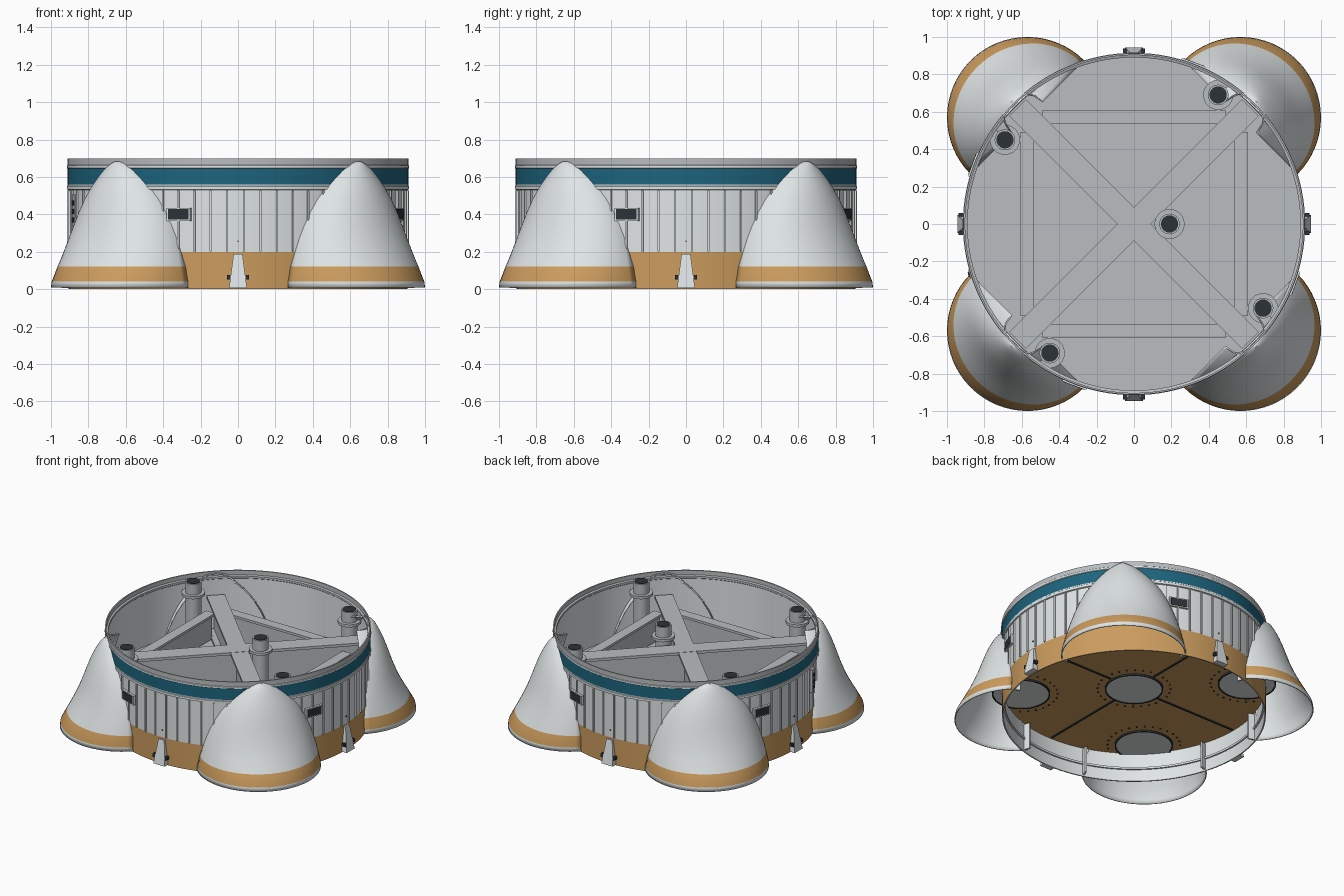
import bpy, bmesh, math
from mathutils import Matrix, Vector

cube = bpy.data.objects.get("Cube")
if cube:
    bpy.data.objects.remove(cube, do_unlink=True)


def material(name, r, g, b):
    m = bpy.data.materials.new(name)
    m.use_nodes = True
    m.diffuse_color = (r, g, b, 1)
    m.node_tree.nodes["Principled BSDF"].inputs["Base Color"].default_value = (r, g, b, 1)
    return m


WHITE, GREY, TAN, TEAL, DARK = range(5)
MATS = [material("soft white", .74, .78, .79), material("mid grey", .49, .51, .53),
        material("tan orange", .6, .33, .11), material("teal blue", .012, .13, .21),
        material("near black", .025, .032, .04)]
parts = []
QUARTERS = [math.radians(90 * k) for k in range(4)]


def finish(name, bm, outward=True):
    if outward:
        bmesh.ops.recalc_face_normals(bm, faces=bm.faces)
    me = bpy.data.meshes.new(name)
    bm.to_mesh(me)
    bm.free()
    for m in MATS:
        me.materials.append(m)
    ob = bpy.data.objects.new(name, me)
    bpy.context.collection.objects.link(ob)
    parts.append(ob)
    return ob


def box(bm, at, size, ang=0, mat=WHITE):
    """Box placed at a position in a frame turned about the z axis."""
    mtx = Matrix.Rotation(ang, 4, 'Z') @ Matrix.Translation(at) @ Matrix.Diagonal((*size, 1))
    new = bmesh.ops.create_cube(bm, size=1, matrix=mtx)
    for f in {f for v in new["verts"] for f in v.link_faces}:
        f.material_index = mat
    return new["verts"]


def lathe(bm, prof, mats, at=(0, 0), n=128):
    """Spin a closed (radius, z) profile; one material per profile edge."""
    rows = []
    for i in range(n):
        a = 2 * math.pi * i / n
        rows.append([bm.verts.new((at[0] + r * math.cos(a), at[1] + r * math.sin(a), z)) for r, z in prof])
    for i in range(n):
        p, q = rows[i], rows[(i + 1) % n]
        for j in range(len(prof)):
            k = (j + 1) % len(prof)
            f = bm.faces.new((p[j], q[j], q[k], p[k]))
            f.material_index = mats[j] if isinstance(mats, list) else mats


def disc(bm, at, r, z0, z1, mat, n=48):
    new = bmesh.ops.create_cone(bm, cap_ends=True, segments=n, radius1=r, radius2=r, depth=z1 - z0,
                                matrix=Matrix.Translation((*at, (z0 + z1) / 2)))
    for f in {f for v in new["verts"] for f in v.link_faces}:
        f.material_index = mat


# Body shell from the painted skirt up to the rim
bm = bmesh.new()
outer = [(.905, 0), (.905, .2), (.905, .53), (.914, .533), (.914, .55), (.911, .553), (.911, .56),
         (.911, .645), (.915, .648), (.915, .66), (.912, .663), (.912, .698)]
inner = [(.903, .698), (.903, .665), (.89, .66), (.89, .645), (.896, .64), (.896, 0)]
lathe(bm, outer + inner, [TAN] + [WHITE] * 5 + [TEAL] + [WHITE] * 3 + [GREY] * 5 + [WHITE] * 3)
finish("body_shell", bm)

# Stiffening ring and upright plates inside the lower skirt
bm = bmesh.new()
lathe(bm, [(.897, .09), (.897, .105), (.885, .105), (.885, .09)], WHITE)
for a in QUARTERS:
    for side in (-1, 1):
        box(bm, (.872, 0, .11), (.045, .012, .2), a + math.radians(side * 17.2))
finish("skirt_stiffeners", bm)

# Vertical stringers around the shell
bm = bmesh.new()
for k in range(64):
    box(bm, (.908, 0, .365), (.012, .01, .325), math.radians(5.625 * (k + .35)))
finish("stringers", bm)

# Engine fairings: half-bullet shells whose sides run into the body
# Each section: height, half width, outward depth; the tip stops at the shell
SECTIONS = [(.01, .43, .43), (.04, .428, .425), (.12, .41, .38), (.2, .388, .335), (.27, .366, .302),
            (.34, .341, .274), (.41, .311, .25), (.48, .274, .226), (.54, .232, .203), (.59, .188, .18),
            (.63, .147, .16), (.65, .12, .148), (.662, .1, .14), (.675, .07, .129), (.683, .035, .12)]
for name, k in zip(("back_left", "back_right", "front_right", "front_left"), range(4)):
    bm = bmesh.new()
    turn = Matrix.Rotation(math.radians(45 + 90 * k), 4, 'Z')
    rows = []
    for z, a, b in SECTIONS:
        angles = [math.pi * (i / 32 - .5) for i in range(33)]
        nearest = .9 if z > .655 else .806
        rows.append([bm.verts.new(turn @ Vector((max(.806 + b * math.cos(t), nearest), a * math.sin(t), z)))
                     for t in angles])
    for i in range(len(rows) - 1):
        for j in range(32):
            f = bm.faces.new((rows[i][j], rows[i][j + 1], rows[i + 1][j + 1], rows[i + 1][j]))
            f.material_index = TAN if i == 1 else WHITE
    bm.faces.new(rows[-1])
    ob = finish(name + "_fairing", bm, outward=False)
    shell = ob.modifiers.new("thickness", 'SOLIDIFY')
    shell.thickness = .008
    shell.offset = -1
    shell.material_offset = WHITE - TAN

# Base heat shield, engine openings, bolts and seams
ENGINES = [(0, 0)] + [(sx * .55, sy * .55) for sx in (-1, 1) for sy in (-1, 1)]
bm = bmesh.new()
disc(bm, (0, 0), .897, .22, .235, TAN, 96)
finish("heat_shield", bm)
bm = bmesh.new()
disc(bm, (0, 0), .897, .236, .25, GREY, 96)
finish("inner_deck", bm)
bm = bmesh.new()
for p in ENGINES:
    disc(bm, p, .19, .211, .22, WHITE)
    lathe(bm, [(.19, .208), (.2, .208), (.2, .22), (.19, .22)], DARK, at=p, n=48)
    for k in range(28):
        a = 2 * math.pi * k / 28
        bolt = (p[0] + .25 * math.cos(a), p[1] + .25 * math.sin(a))
        if math.hypot(*bolt) < .88:
            disc(bm, bolt, .006, .214, .222, DARK, 6)
for a in QUARTERS:
    box(bm, (.545, 0, .217), (.67, .012, .008), a, DARK)
finish("engine_openings", bm)

# Crossed beams and square frame inside the shell
bm = bmesh.new()
for k in range(4):
    a = math.radians(45 + 90 * k)
    drop = .002 * (k % 2)
    box(bm, (.44, 0, .52 - drop), (.88, .127, .02), a, GREY)
    box(bm, (.44, 0, .39), (.88, .025, .25), a, GREY)
    box(bm, (.44, 0, .265), (.88, .11, .02), a, GREY)
    b = QUARTERS[k]
    box(bm, (.572, 0, .455), (.075, .98, .018), b, GREY)
    box(bm, (.572, 0, .36), (.02, .98, .2), b, GREY)
finish("thrust_beams", bm)

# Standing pipes with flanges and dark mouths
bm = bmesh.new()
for x, y, top in [(.19, 0, .66), (.45, .69, .68), (-.69, .45, .68), (-.45, -.69, .68), (.69, -.45, .68)]:
    disc(bm, (x, y), .055, .25, top, GREY, 32)
    lathe(bm, [(.05, top - .1), (.08, top - .1), (.08, top - .08), (.05, top - .08)], GREY, at=(x, y), n=32)
    disc(bm, (x, y), .046, top - .01, top + .003, DARK, 32)
finish("propellant_pipes", bm)

# Framed vents, sensor panel and tie-down fittings
bm = bmesh.new()
for a in QUARTERS:
    v = a - math.radians(20.3)
    box(bm, (.911, 0, .4), (.018, .135, .07), v, WHITE)
    box(bm, (.918, 0, .4), (.01, .116, .056), v, DARK)
finish("vents", bm)
bm = bmesh.new()
box(bm, (.911, 0, .42), (.018, .05, .17), math.radians(197), GREY)
for z in (.37, .415, .46):
    box(bm, (.92, 0, z), (.014, .026, .026), math.radians(197), DARK)
finish("sensor_panel", bm)
bm = bmesh.new()
for a in QUARTERS:
    spin = Matrix.Rotation(a, 4, 'Z')
    for v in box(bm, (0, 0, 0), (1, 1, 1)):
        up = v.co.z > 0
        half, out = (.024, .918) if up else (.048, .945)
        v.co = spin @ Vector((out if v.co.x > 0 else .9, math.copysign(half, v.co.y), .187 if up else .005))
    for side in (-1, 1):
        box(bm, (.925, side * .049, .063), (.028, .018, .024), a, DARK)
    box(bm, (.906, 0, .255), (.008, .008, .008), a, DARK)
finish("tie_down_fittings", bm)

# Smooth shading with sharp edges kept
bpy.ops.object.select_all(action='DESELECT')
for ob in parts:
    ob.select_set(True)
bpy.context.view_layer.objects.active = parts[0]
bpy.ops.object.shade_smooth_by_angle(angle=math.radians(32))
